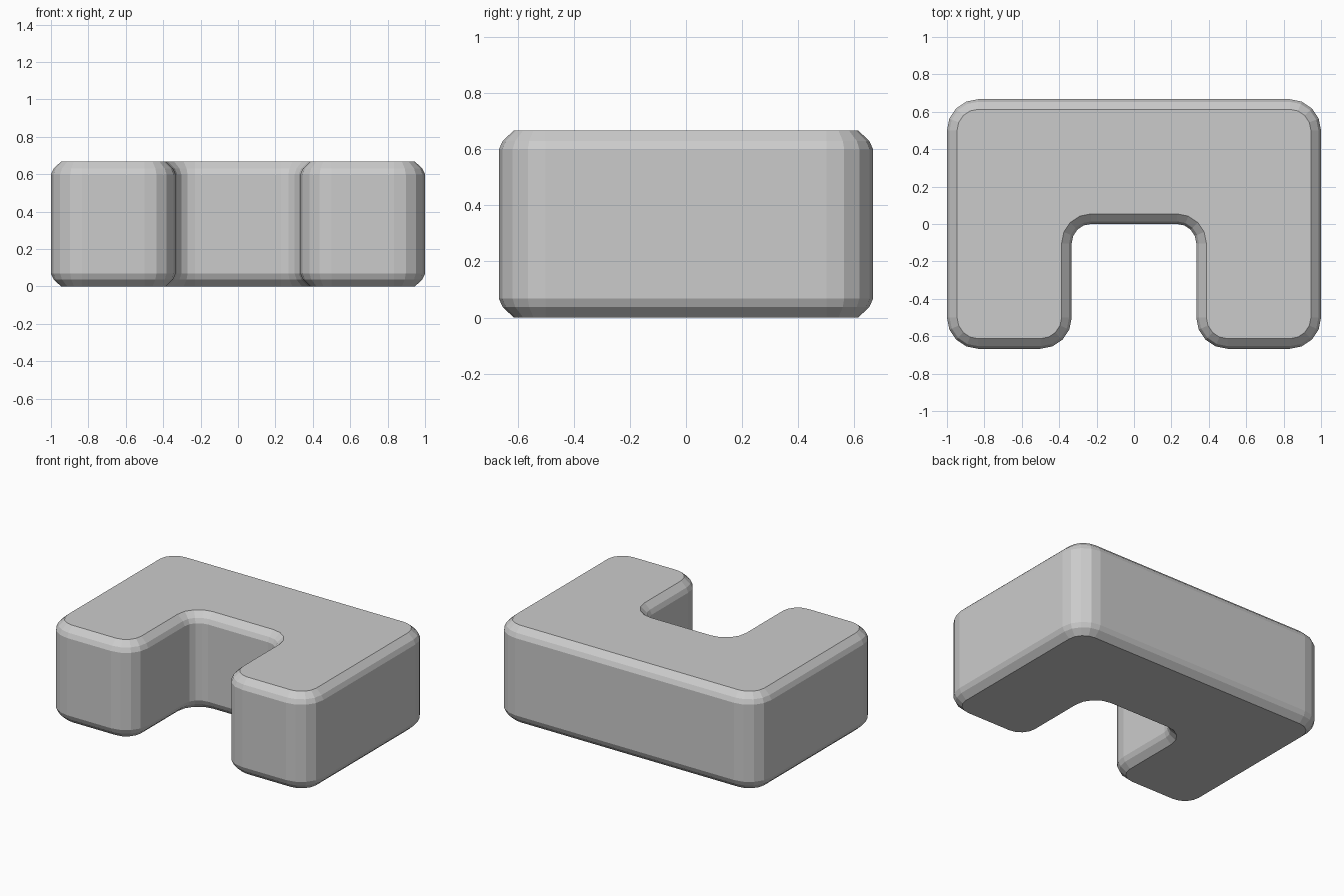
import bpy, bmesh, math

if "Cube" in bpy.data.objects:
    bpy.data.objects.remove(bpy.data.objects["Cube"])

HALF_X, HALF_Y, HEIGHT = 1.0, 0.667, 0.667
NOTCH, R_OUT, R_IN, SEGS = 0.333, 0.167, 0.103, 4


def outline(d):
    """Rounded U-shaped outline, inset by d (counter-clockwise)."""
    x, y, n = HALF_X - d, HALF_Y - d, NOTCH + d
    ro, ri = R_OUT - d, R_IN + d
    # arc centre, radius, start angle, sweep for the right half
    arcs = [(n - ri, d - ri, ri, 90, -90),
            (n + ro, -y + ro, ro, 180, 90),
            (x - ro, -y + ro, ro, 270, 90),
            (x - ro, y - ro, ro, 0, 90)]
    right = []
    for cx, cy, r, start, sweep in arcs:
        for i in range(SEGS + 1):
            a = math.radians(start + sweep * i / SEGS)
            right.append((cx + r * math.cos(a), cy + r * math.sin(a)))
    return right + [(-px, py) for px, py in reversed(right)]


# Edge bevel levels: (inset, height)
bevel = [(0.054, 0.0), (0.014, 0.037), (0.0, 0.068)]
levels = bevel + [(d, HEIGHT - z) for d, z in reversed(bevel)]

# Loft the outline through the levels and cap both ends
bm = bmesh.new()
rings = [[bm.verts.new((x, y, z)) for x, y in outline(d)] for d, z in levels]
for low, high in zip(rings, rings[1:]):
    for i in range(len(low)):
        j = (i + 1) % len(low)
        bm.faces.new((low[i], low[j], high[j], high[i]))
bm.faces.new(rings[-1])
bm.faces.new(rings[0][::-1])
bmesh.ops.recalc_face_normals(bm, faces=bm.faces)

mesh = bpy.data.meshes.new("u_block")
bm.to_mesh(mesh)
bm.free()
bpy.context.collection.objects.link(bpy.data.objects.new("u_block", mesh))
